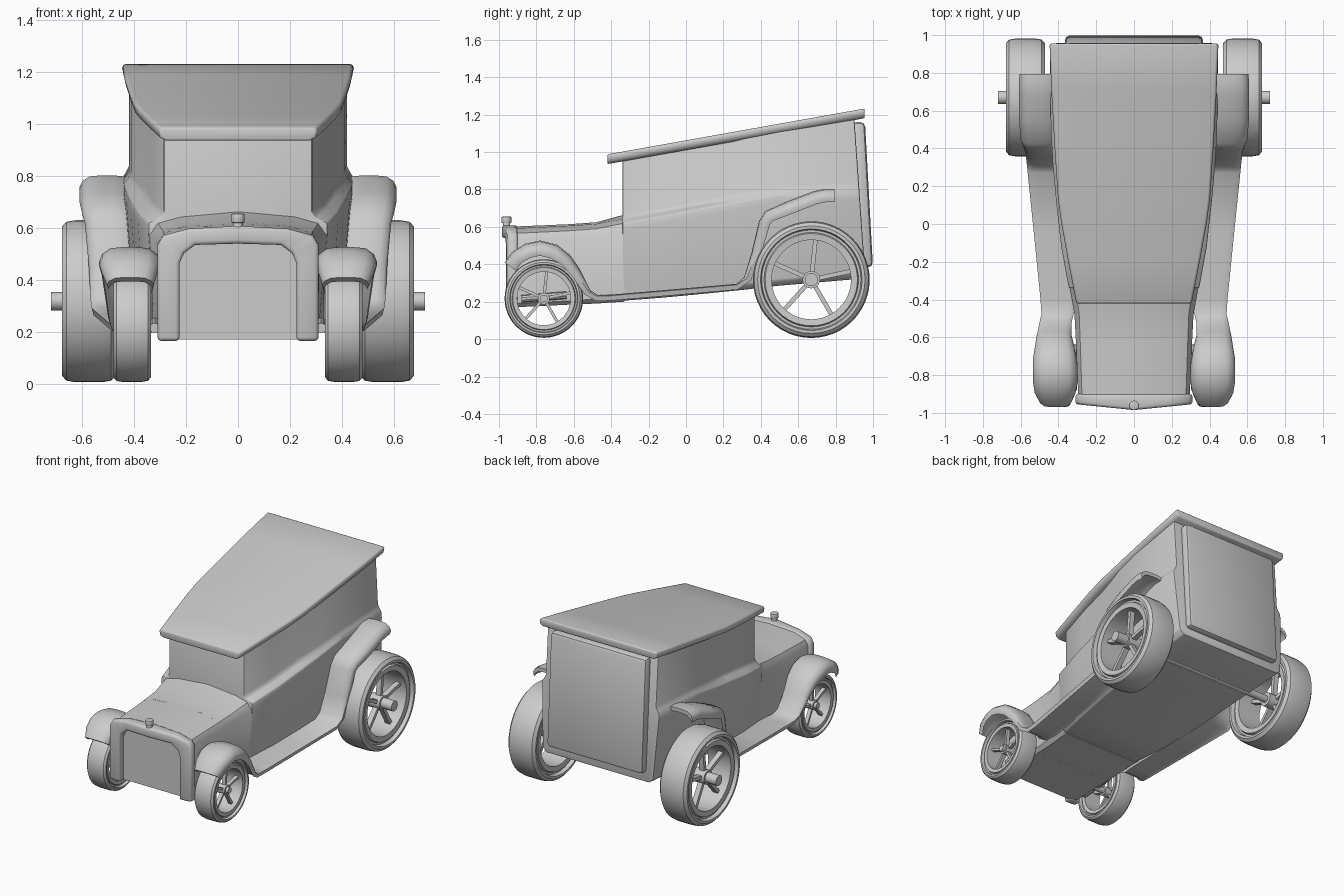
import bpy, bmesh
from math import sin, cos, pi, radians, hypot
from mathutils import Matrix, Vector

if "Cube" in bpy.data.objects:
    bpy.data.objects.remove(bpy.data.objects["Cube"])


def finish(bm, name, bevel=0, mirror=False, angle=35):
    bmesh.ops.remove_doubles(bm, verts=bm.verts, dist=1e-4)
    bmesh.ops.recalc_face_normals(bm, faces=bm.faces)
    if bevel:
        sharp = [e for e in bm.edges if len(e.link_faces) == 2 and e.calc_face_angle() > radians(angle)]
        bmesh.ops.bevel(bm, geom=sharp, offset=bevel, segments=2, profile=0.5,
                        affect='EDGES', clamp_overlap=True)
    me = bpy.data.meshes.new(name)
    bm.to_mesh(me)
    bm.free()
    me.shade_smooth()
    me.set_sharp_from_angle(angle=radians(angle))
    ob = bpy.data.objects.new(name, me)
    bpy.context.collection.objects.link(ob)
    if mirror:
        ob.modifiers.new("Mirror", 'MIRROR')
    return ob


def loft(name, rings, loop=False, **kw):
    """Skin a row of closed rings; cap the ends unless the row loops."""
    bm = bmesh.new()
    vs = [[bm.verts.new(p) for p in r] for r in rings]
    n = len(vs[0])
    for i in range(len(vs) if loop else len(vs) - 1):
        a, b = vs[i], vs[(i + 1) % len(vs)]
        for j in range(n):
            k = (j + 1) % n
            bm.faces.new((a[j], a[k], b[k], b[j]))
    if not loop:
        bm.faces.new(vs[0])
        bm.faces.new(vs[-1])
    return finish(bm, name, **kw)


def section(y, half, lean=0):
    """Symmetric ring from a right-half outline of (x, z); lean pushes low points back."""
    top = half[-1][1]
    pts = [(x, y + lean * (top - z), z) for x, z in half]
    return pts + [(-x, yy, z) for x, yy, z in reversed(pts) if x > 0]


def rod(bm, a, b, r, sides=16):
    a, b = Vector(a), Vector(b)
    d = b - a
    m = Matrix.Translation((a + b) / 2) @ d.to_track_quat('Z', 'Y').to_matrix().to_4x4()
    bmesh.ops.create_cone(bm, cap_ends=True, segments=sides, radius1=r, radius2=r,
                          depth=d.length, matrix=m)


# Cabin: belt line, narrower window band above
def cabin(y, wb, wbelt, wu, zb, zbelt, ztop, lean=0):
    return section(y, [(wb - .03, zb), (wb, zb + .03), (wbelt, zbelt - .06), (wbelt, zbelt - .02),
                       (wu + .012, zbelt), (wu, zbelt + .025), (wu, ztop)], lean)


loft("cabin", [
    cabin(-.34, .32, .345, .285, .205, .64, .965),
    cabin(-.12, .36, .385, .325, .222, .68, 1.0),
    cabin(.12, .385, .412, .355, .245, .725, 1.045),
    cabin(.32, .40, .43, .395, .265, .76, 1.08),
    cabin(.49, .41, .44, .413, .285, .79, 1.11),
    cabin(.9, .42, .445, .42, .325, .815, 1.18, .07)], bevel=.008)

# Rear panel, leaning back toward the bottom
loft("rear_panel", [
    section(.885, [(.365, .385), (.365, 1.16)], .055),
    section(.957, [(.365, .385), (.365, 1.16)], .055)], bevel=.025)

# Roof slab
outline = [(-.42, .305), (-.2, .348), (0, .384), (.13, .402), (.4, .42), (.7, .437), (.955, .447)]
roof = []
for y, w in outline:
    z = .988 + (y + .42) * .178
    roof.append(section(y, [(w - .028, z - .052), (w - .006, z - .04), (w, z - .015), (w - .006, z)]))
loft("roof", roof, bevel=.008, angle=50)

# Hood and cowl
hood = [(.275, .17), (.295, .19), (.295, .53), (.275, .565), (.19, .592), (0, .602)]
hood_back = [(.285, .185), (.308, .205), (.308, .54), (.285, .58), (.2, .607), (0, .615)]
cowl_mid = [(.285, .19), (.312, .215), (.315, .545), (.29, .59), (.2, .615), (0, .625)]
cowl_back = [(.29, .2), (.322, .23), (.342, .575), (.31, .62), (.22, .645), (0, .665)]
loft("hood", [section(-.92, hood), section(-.61, hood_back)], angle=40)
loft("cowl", [section(-.615, hood_back), section(-.48, cowl_mid), section(-.33, cowl_back)], angle=40)

# Radiator surround: open arch with a bowed front
outer = [(.31, .165), (.31, .535), (.288, .572), (.19, .598), (0, .608)]
inner = [(.225, .165), (.225, .465), (.208, .503), (.165, .535), (0, .54)]
arch = []
for (xo, zo), (xi, zi) in zip(outer, inner):
    yo, yi = -.985 + .1 * xo, -.985 + .1 * xi
    arch.append([(xo, yo, zo), (xi, yi, zi), (xi, -.9, zi), (xo, -.9, zo)])
arch += [[(-x, y, z) for x, y, z in r] for r in reversed(arch[:-1])]
loft("radiator_surround", arch, bevel=.014, angle=50)

# Radiator cap
bm = bmesh.new()
rod(bm, (0, -.96, .57), (0, -.96, .625), .019, 12)
rod(bm, (0, -.96, .62), (0, -.96, .655), .026, 12)
finish(bm, "radiator_cap", bevel=.004)

# Fenders and running boards: one crowned strip (y, z, x inner, x outer, droop)
path = [(-.97, .41, .325, .505, .05), (-.93, .465, .31, .525, .05), (-.86, .51, .30, .535, .055),
        (-.78, .527, .30, .535, .055), (-.69, .505, .305, .535, .055), (-.62, .45, .315, .525, .045),
        (-.565, .37, .33, .515, .03), (-.51, .26, .33, .50, .012), (-.475, .237, .32, .49, .008),
        (-.40, .238, .31, .495, .006), (-.05, .268, .34, .53, .006), (.27, .296, .37, .563, .006),
        (.31, .33, .38, .568, .015), (.35, .46, .39, .575, .025), (.39, .63, .40, .59, .035),
        (.425, .685, .40, .60, .04), (.55, .74, .40, .61, .045), (.68, .79, .40, .61, .045),
        (.74, .803, .40, .61, .045), (.795, .803, .40, .605, .045)]
strip = []
for i, (y, z, xa, xb, d) in enumerate(path):
    p, q = path[max(i - 1, 0)], path[min(i + 1, len(path) - 1)]
    L = hypot(q[0] - p[0], q[1] - p[1])
    ny, nz = (q[1] - p[1]) / L, -(q[0] - p[0]) / L   # normal toward the wheel
    prof = [(0, 1), (.05, .5), (.18, .1), (.4, 0), (.6, 0), (.82, .1), (.95, .5), (1, 1)]
    over = [(xa + t * (xb - xa), y + ny * d * k, z + nz * d * k) for t, k in prof]
    th = .026
    mid = (xa + xb) / 2
    under = [(mid + (x - mid) * .93, yy + ny * th, zz + nz * th) for x, yy, zz in over]
    strip.append(over + under[::-1])
loft("fender_and_running_board", strip, mirror=True, angle=50)


# Wheels: turned tyre with a stepped side, five spokes and a hub
def wheel(name, x, y, z, R, w):
    half = [(.68, .62), (.68, .84), (.79, .88), (.81, .74), (.85, .74), (.87, 1), (.92, 1), (.98, .84), (1, .5)]
    prof = [(r * R, s * w) for r, s in half] + [(r * R, -s * w) for r, s in reversed(half)]
    n = 48
    rings = [[(x + s, y + r * cos(2 * pi * i / n), z + r * sin(2 * pi * i / n)) for r, s in prof]
             for i in range(n)]
    loft(name + "_tyre", rings, loop=True, mirror=True)
    bm = bmesh.new()
    for k in range(5):
        m = (Matrix.Translation((x + w * .25, y, z)) @ Matrix.Rotation(radians(12 + 72 * k), 4, 'X')
             @ Matrix.Translation((0, R * .4, 0)) @ Matrix.Diagonal((w * .35, R * .62, R * .075, 1)))
        bmesh.ops.create_cube(bm, size=1, matrix=m)
    rod(bm, (x - w * .4, y, z), (x + w * .6, y, z), R * .15, 20)
    finish(bm, name + "_spokes", mirror=True)


wheel("rear_wheel", .575, .67, .318, .312, .103)
wheel("front_wheel", .408, -.76, .217, .21, .072)

# Axles and front springs
bm = bmesh.new()
rod(bm, (-.6, .67, .318), (.6, .67, .318), .024)
for s in (-1, 1):
    rod(bm, (s * .55, .67, .318), (s * .72, .67, .318), .035)
finish(bm, "rear_axle")
bm = bmesh.new()
rod(bm, (-.47, -.76, .217), (.47, -.76, .217), .02)
finish(bm, "front_axle")
bm = bmesh.new()
rod(bm, (.32, -.88, .215), (.32, -.64, .235), .02, 10)
finish(bm, "front_spring", mirror=True)
